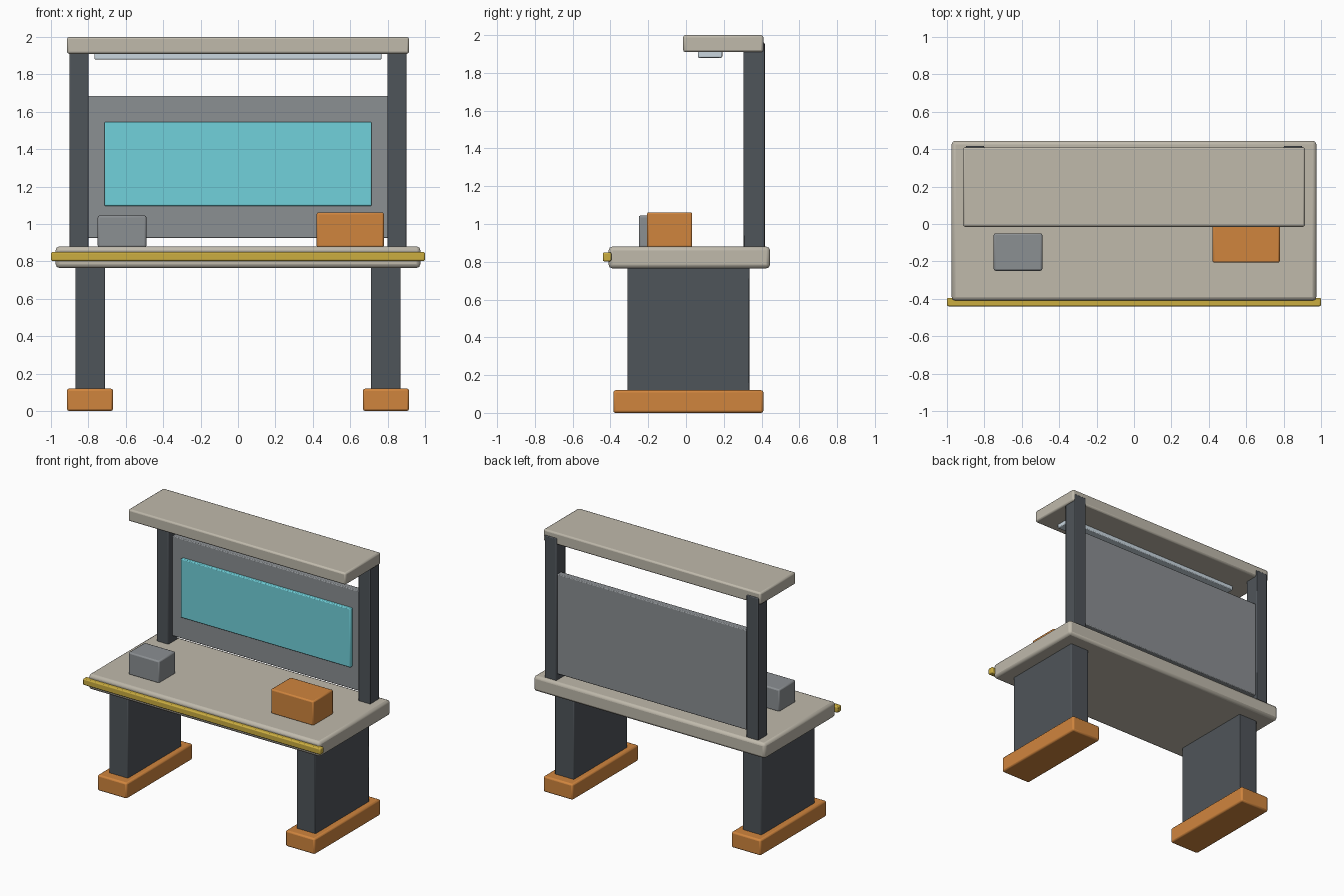
import bpy, math

cube = bpy.data.objects.get("Cube")
if cube:
    bpy.data.objects.remove(cube, do_unlink=True)


def material(name, r, g, b):
    mat = bpy.data.materials.new(name)
    mat.use_nodes = True
    color = [(c / 255) ** 2.2 for c in (r, g, b)] + [1]
    mat.diffuse_color = color
    mat.node_tree.nodes["Principled BSDF"].inputs["Base Color"].default_value = color
    return mat


beige = material("warm beige", 190, 184, 170)
charcoal = material("charcoal steel", 80, 85, 90)
grey = material("mid grey", 138, 142, 145)
cyan = material("display cyan", 112, 208, 218)
orange = material("orange", 207, 132, 64)
gold = material("brass yellow", 202, 172, 66)
pale = material("pale lamp", 200, 213, 222)


def box(name, x, y, z, mat, bevel=0.008):
    """Bevelled box spanning the given (low, high) ranges."""
    spans = (x, y, z)
    bpy.ops.mesh.primitive_cube_add(size=1, location=[(a + b) / 2 for a, b in spans])
    ob = bpy.context.object
    ob.name = name
    ob.scale = [b - a for a, b in spans]
    bpy.ops.object.transform_apply(location=False, rotation=False, scale=True)
    ob.data.materials.append(mat)
    mod = ob.modifiers.new("rounded edges", 'BEVEL')
    mod.width = bevel
    mod.segments = 2
    bpy.ops.object.shade_smooth_by_angle(angle=math.radians(35))
    return ob


def pair(name, x, y, z, mat, bevel=0.008):
    """The same box on both sides of the model."""
    box("left_" + name, x, y, z, mat, bevel)
    box("right_" + name, (-x[1], -x[0]), y, z, mat, bevel)


# Supports
pair("foot", (0.668, 0.915), (-0.385, 0.41), (0, 0.12), orange, 0.012)
pair("leg", (0.71, 0.87), (-0.31, 0.335), (0.11, 0.78), charcoal, 0.006)

# Worktop with front rail
box("worktop", (-0.975, 0.975), (-0.41, 0.445), (0.765, 0.88), beige, 0.02)
box("front_rail", (-1, 1), (-0.44, -0.395), (0.802, 0.85), gold)

# Uprights, back panel and display
pair("post", (0.80, 0.90), (0.305, 0.417), (0.87, 1.96), charcoal, 0.006)
box("back_panel", (-0.81, 0.81), (0.355, 0.405), (0.925, 1.685), grey, 0.006)
box("display", (-0.715, 0.715), (0.33, 0.36), (1.097, 1.545), cyan, 0.006)

# Overhead shelf and lamp
box("canopy", (-0.915, 0.915), (-0.015, 0.41), (1.91, 2), beige, 0.012)
box("lamp_strip", (-0.768, 0.768), (0.063, 0.192), (1.88, 1.92), pale, 0.006)

# Boxes on the worktop
box("grey_box", (-0.75, -0.49), (-0.25, -0.05), (0.875, 1.045), grey, 0.01)
box("orange_box", (0.42, 0.78), (-0.207, 0.033), (0.875, 1.062), orange, 0.01)
